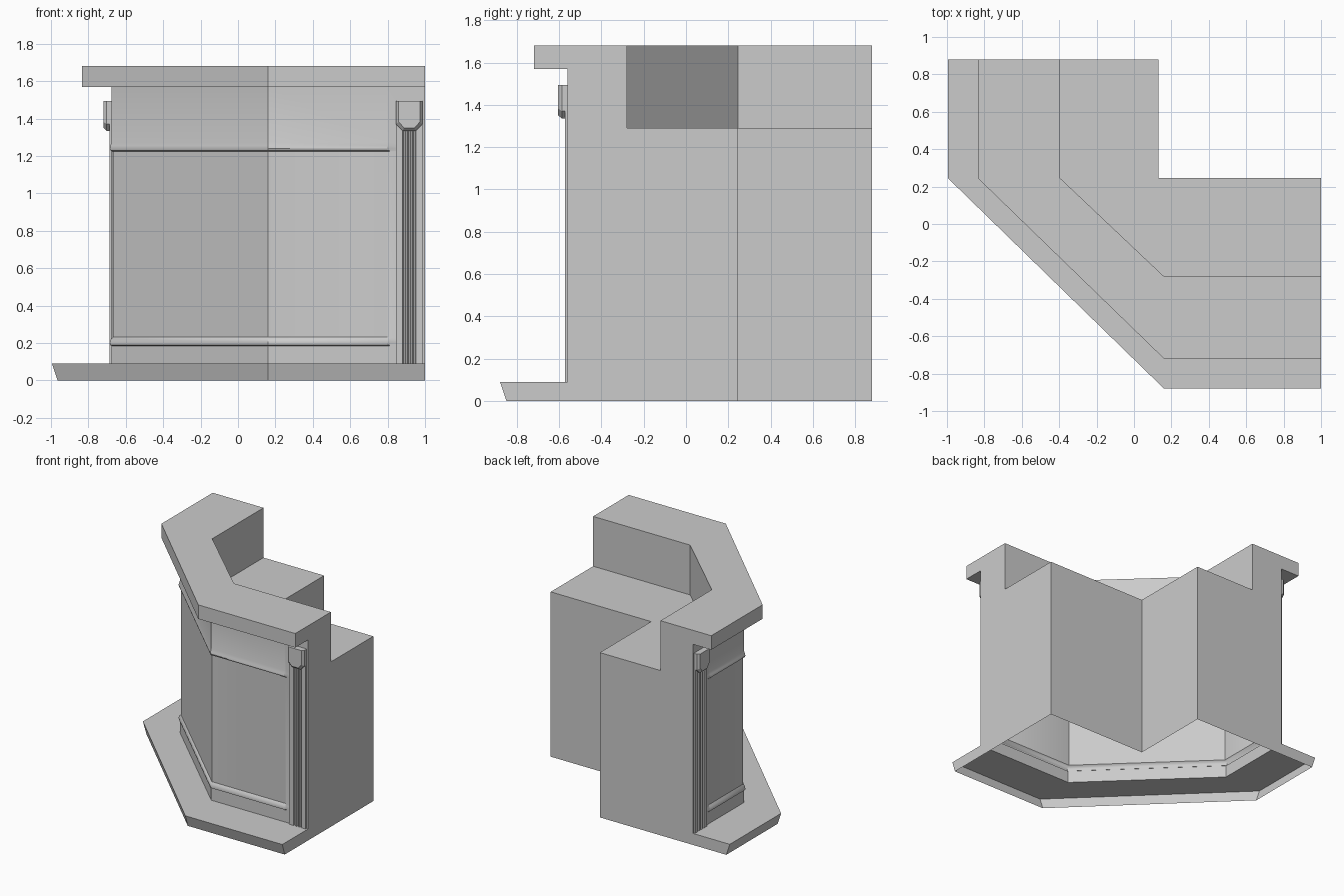
import bpy, bmesh

if "Cube" in bpy.data.objects:
    bpy.data.objects.remove(bpy.data.objects["Cube"])

END_X, END_Y = 1.0, 0.88          # the two open ends of the bar
BEND_X, BEND_Y = 0.16, 0.245      # where the straight legs meet the diagonal


def right_leg(s, d, z):
    """Point s in from the right end, d out from the front wall."""
    return (END_X - s, -0.56 - d, z)


def left_leg(s, d, z):
    return (-0.675 - d, END_Y - s, z)


def finish(bm, name, smooth=False):
    me = bpy.data.meshes.new(name)
    bm.to_mesh(me)
    bm.free()
    ob = bpy.data.objects.new(name, me)
    bpy.context.collection.objects.link(ob)
    if smooth:
        bpy.ops.object.select_all(action='DESELECT')
        ob.select_set(True)
        bpy.context.view_layer.objects.active = ob
        bpy.ops.object.shade_smooth_by_angle(angle=0.6)
    return ob


def sweep(name, profile, cap=None, closed=False, framed=None, smooth=False):
    """Sweep a (d, z) profile round the bar; framed = distance where relief starts."""
    flat = [(0, z) for d, z in profile] if framed else profile
    right, left = [(right_leg, 0, flat)], [(left_leg, 0, flat)]
    if framed:
        right += [(right_leg, framed, flat), (right_leg, framed + 0.014, profile)]
        left += [(left_leg, framed, flat), (left_leg, framed + 0.014, profile)]
    right.append((right_leg, END_X - BEND_X, profile))
    left.append((left_leg, END_Y - BEND_Y, profile))
    bm = bmesh.new()
    rows = [[bm.verts.new(leg(s, d, z)) for d, z in prof]
            for leg, s, prof in right + left[::-1]]
    n = len(profile)
    for a, b in zip(rows, rows[1:]):
        for i in range(n if closed else n - 1):
            j = (i + 1) % n
            bm.faces.new((a[i], a[j], b[j], b[i]))
    if cap:
        bm.faces.new([bm.verts.new(right_leg(0, d, z)) for d, z in reversed(cap)])
        bm.faces.new([bm.verts.new(left_leg(0, d, z)) for d, z in cap])
        bmesh.ops.remove_doubles(bm, verts=bm.verts, dist=1e-5)
    return finish(bm, name, smooth)


def loft(name, leg, loops):
    """Closed solid through loops of (s, d, z) points on one leg."""
    bm = bmesh.new()
    rings = [[bm.verts.new(leg(*p)) for p in loop] for loop in loops]
    for a, b in zip(rings, rings[1:]):
        for i in range(len(a)):
            j = (i + 1) % len(a)
            bm.faces.new((a[i], a[j], b[j], b[i]))
    bm.faces.new(rings[0])
    bm.faces.new(rings[-1])
    bmesh.ops.recalc_face_normals(bm, faces=bm.faces)
    return finish(bm, name)


# Foot rest, hollow underneath with a sloped outer edge
foot = [(0.29, 0), (0.32, 0.09), (0, 0.09)]
sweep("foot_rest", foot, cap=foot + [(0, 0)])

# Front wall with a sunken panel between two mouldings
sweep("front_panel_wall",
      [(0, 0.09), (0, 0.185), (0.009, 0.19), (0.011, 0.203), (0.004, 0.222),
       (-0.008, 0.232), (-0.008, 1.224), (0.006, 1.229), (0.011, 1.24),
       (0.008, 1.255), (0, 1.275), (0, 1.57)], framed=0.19, smooth=True)

# Splashback, work surface, back walls and end walls
back = [(-0.28, 1.57), (-0.28, 1.29), (-0.805, 1.29), (-0.805, 0)]
sweep("cabinet", back, cap=[(0, 0), (0, 1.57)] + back)

# Raised bar top
slab = [(0.16, 1.57), (0.16, 1.68), (-0.28, 1.68), (-0.28, 1.57)]
sweep("bar_top", slab, cap=slab, closed=True)

# Fluted pilaster and bracket at each end
S0, W = 0.013, 0.142
flutes = [(0, 0), (0, 0.013)]
for c in (0.044, 0.071, 0.098):
    flutes += [(c - 0.009, 0.013), (c - 0.004, 0.003), (c + 0.004, 0.003), (c + 0.009, 0.013)]
flutes += [(W, 0.013), (W, 0)]
shape = [(0, 1.495), (0, 1.37), (0.035, 1.335), (W - 0.035, 1.335), (W, 1.37), (W, 1.495)]
for side, leg in (("right", right_leg), ("left", left_leg)):
    loft("pilaster_" + side, leg,
         [[(S0 + t, d, z) for t, d in flutes] for z in (0.09, 1.38)])
    loft("bracket_" + side, leg,
         [[(S0 + W / 2 + (t - W / 2) * k, d, 1.495 + (z - 1.495) * kz) for t, z in shape]
          for d, k, kz in ((0, 1, 1), (0.027, 1, 1), (0.045, 0.8, 0.9))])
